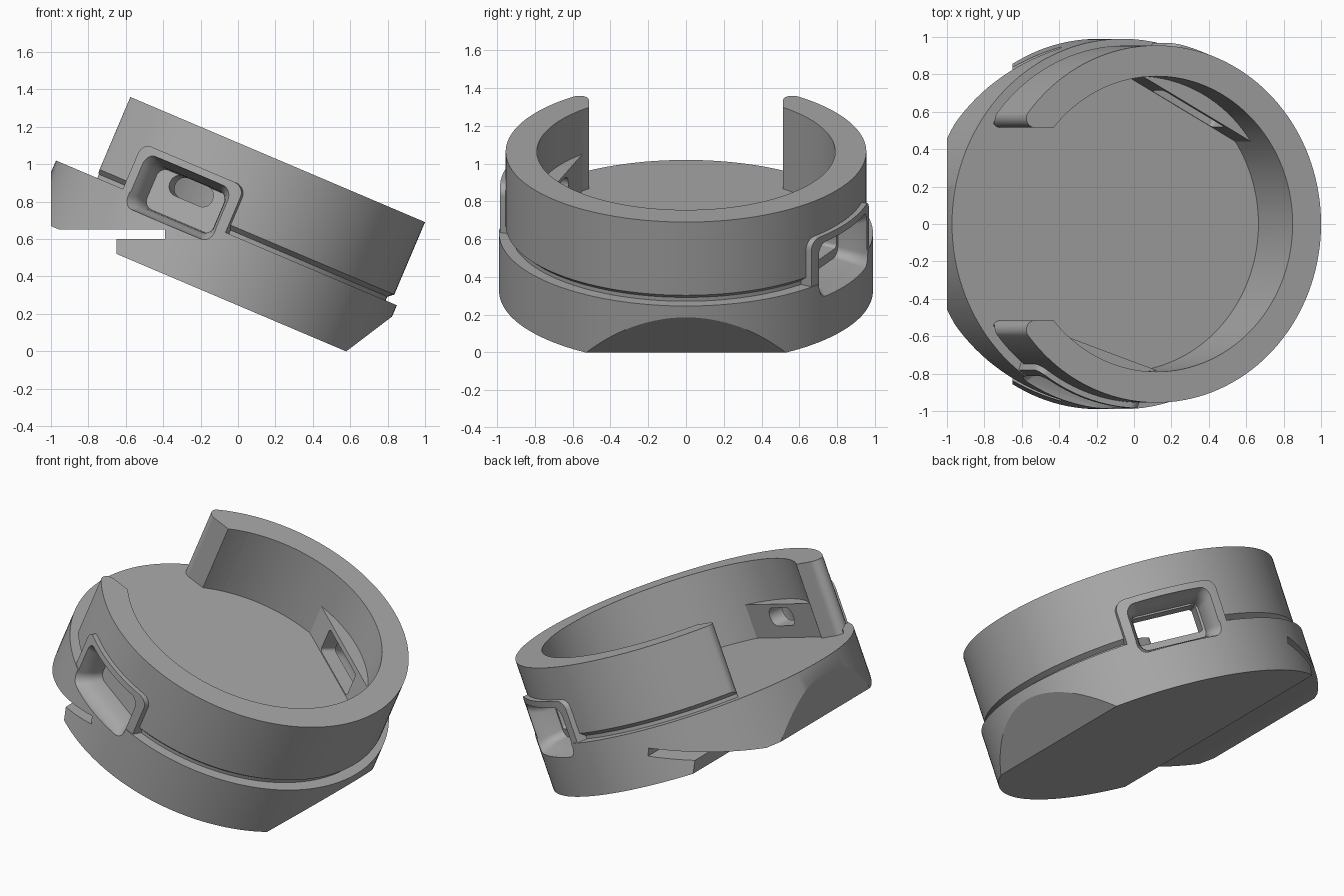
import bpy, bmesh, math
from mathutils import Matrix, Vector

if "Cube" in bpy.data.objects:
    bpy.data.objects.remove(bpy.data.objects["Cube"], do_unlink=True)

TILT = math.radians(23)
FLOOR, TOP = 0.558, 1.026

grey = bpy.data.materials.new("plain grey")
grey.use_nodes = True
grey.diffuse_color = (0.4, 0.4, 0.4, 1)
grey.node_tree.nodes["Principled BSDF"].inputs["Base Color"].default_value = (0.4, 0.4, 0.4, 1)


def finish(bm, name):
    bmesh.ops.remove_doubles(bm, verts=bm.verts, dist=1e-5)
    bmesh.ops.recalc_face_normals(bm, faces=bm.faces)
    mesh = bpy.data.meshes.new(name)
    bm.to_mesh(mesh)
    bm.free()
    mesh.materials.append(grey)
    obj = bpy.data.objects.new(name, mesh)
    bpy.context.collection.objects.link(obj)
    return obj


def lathe(name, profile, steps=144):
    """Spin a closed (radius, height) profile about the axis."""
    bm = bmesh.new()
    verts = [bm.verts.new((r, 0, z)) for r, z in profile]
    edges = [bm.edges.new((verts[i - 1], verts[i])) for i in range(len(verts))
             if profile[i - 1][0] + profile[i][0] > 0]
    bmesh.ops.spin(bm, geom=verts + edges, cent=(0, 0, 0), axis=(0, 0, 1),
                   angle=math.tau, steps=steps)
    return finish(bm, name)


def loft(name, sections):
    """Join equal-length rings of points into a capped solid."""
    bm = bmesh.new()
    rings = [[bm.verts.new(p) for p in s] for s in sections]
    for a, b in zip(rings, rings[1:]):
        for i in range(len(a)):
            bm.faces.new((a[i - 1], a[i], b[i], b[i - 1]))
    bm.faces.new(rings[0])
    bm.faces.new(rings[-1])
    return finish(bm, name)


def prism(name, outline, low, high):
    return loft(name, [[(x, y, z) for x, y in outline] for z in (low, high)])


def rounded(half_w, half_h, r, n=8):
    pts = []
    for k, (sx, sy) in enumerate(((1, 1), (-1, 1), (-1, -1), (1, -1))):
        for i in range(n + 1):
            a = math.pi / 2 * (k + i / n)
            pts.append((sx * (half_w - r) + r * math.cos(a),
                        sy * (half_h - r) + r * math.sin(a)))
    return pts


def radial(name, heading, height, sections):
    """Loft rounded rectangles outward from the axis; section = half_w, half_h, radius, depth."""
    n = Vector((math.sin(heading), math.cos(heading), 0))
    t = Vector((math.cos(heading), -math.sin(heading), 0))
    return loft(name, [[n * d + t * a + Vector((0, 0, height + b))
                        for a, b in rounded(w, h, r)] for w, h, r, d in sections])


def box(name, low, high):
    return prism(name, [(low[0], low[1]), (high[0], low[1]),
                        (high[0], high[1]), (low[0], high[1])], low[2], high[2])


def combine(target, tool, operation):
    mod = target.modifiers.new("combine", "BOOLEAN")
    mod.operation, mod.solver, mod.object = operation, "EXACT", tool
    bpy.context.view_layer.objects.active = target
    bpy.ops.object.modifier_apply(modifier=mod.name)
    bpy.data.objects.remove(tool, do_unlink=True)


# Round base and grooved upper ring
body = lathe("tilted_housing", [(0, 0.225), (0.99, 0.225), (0.99, FLOOR), (0, FLOOR)])
ring = lathe("ring", [(0.79, 0.53), (0.925, 0.53), (0.925, 0.58), (0.955, 0.605),
                      (0.955, TOP), (0.79, TOP)])

# Opening in the ring, with rounded outer corners on both ends
gap, fillet = 0.515, 0.05
cy = gap + fillet
cx = -math.sqrt((0.955 - fillet) ** 2 - cy ** 2)
end = math.atan2(cy, cx)
side = [(0, gap)]
for i in range(13):
    a = 1.5 * math.pi + (end - 1.5 * math.pi) * i / 12
    side.append((cx + fillet * math.cos(a), cy + fillet * math.sin(a)))
side.append((1.4 * math.cos(end), 1.4 * math.sin(end)))
outline = side + [(x, -y) for x, y in reversed(side)]
combine(ring, prism("gap_cutter", outline, 0.4, 1.3), "DIFFERENCE")
combine(body, ring, "UNION")

# Two ports: raised surround, flat inner plate, flared pocket and hole
front, back = math.radians(199), math.radians(29)
for heading in (front, back):
    surround = radial("surround", heading, 0.64, [(0.315, 0.185, 0.06, d) for d in (0.85, 1.1)])
    combine(surround, lathe("limit", [(0, 0.3), (0.985, 0.3), (0.985, 1), (0, 1)]), "INTERSECT")
    combine(body, surround, "UNION")
    plate = radial("plate", heading, 0.65, [(0.6, 0.12, 0.001, d) for d in (0.704, 0.9)])
    combine(plate, lathe("limit", [(0, 0.3), (0.82, 0.3), (0.82, 1), (0, 1)]), "INTERSECT")
    combine(body, plate, "UNION")
for heading, height, w, h, r in ((front, 0.69, 0.13, 0.057, 0.055), (back, 0.65, 0.2, 0.085, 0.02)):
    pocket = radial("pocket", heading, 0.63, [
        (0.215, 0.115, 0.05, 0.8), (0.22, 0.12, 0.05, 0.87), (0.24, 0.135, 0.055, 0.92),
        (0.27, 0.155, 0.06, 0.96), (0.275, 0.16, 0.06, 1.1)])
    combine(body, pocket, "DIFFERENCE")
    combine(body, radial("hole", heading, height, [(w, h, r, d) for d in (0.6, 0.9)]), "DIFFERENCE")

# Tilt the housing into place
body.data.transform(Matrix.Rotation(TILT, 4, "Y") @ Matrix.Translation((-0.304, 0, 0)))

# Flat left side, stepped underside with a slot, and sloped lower right edge
combine(body, box("left_cut", (-2, -2, -1), (-1, 2, 2)), "DIFFERENCE")
combine(body, box("step_cut", (-2, -2, -1), (-0.65, 2, 0.65)), "DIFFERENCE")
combine(body, box("slot_cut", (-2, -2, 0.6), (-0.39, 2, 0.65)), "DIFFERENCE")
slope = box("slope_cut", (-1, -2, -1), (2, 2, 0))
slope.data.transform(Matrix.Translation((0.58, 0, 0)) @ Matrix.Rotation(-math.atan2(0.19, 0.25), 4, "Y"))
slope_side = box("slope_limit", (0.4, -2, -1), (2, 2, 1))
combine(slope, slope_side, "INTERSECT")
combine(body, slope, "DIFFERENCE")

bpy.ops.object.select_all(action="DESELECT")
body.select_set(True)
bpy.context.view_layer.objects.active = body
bpy.ops.object.shade_smooth_by_angle(angle=math.radians(25))
